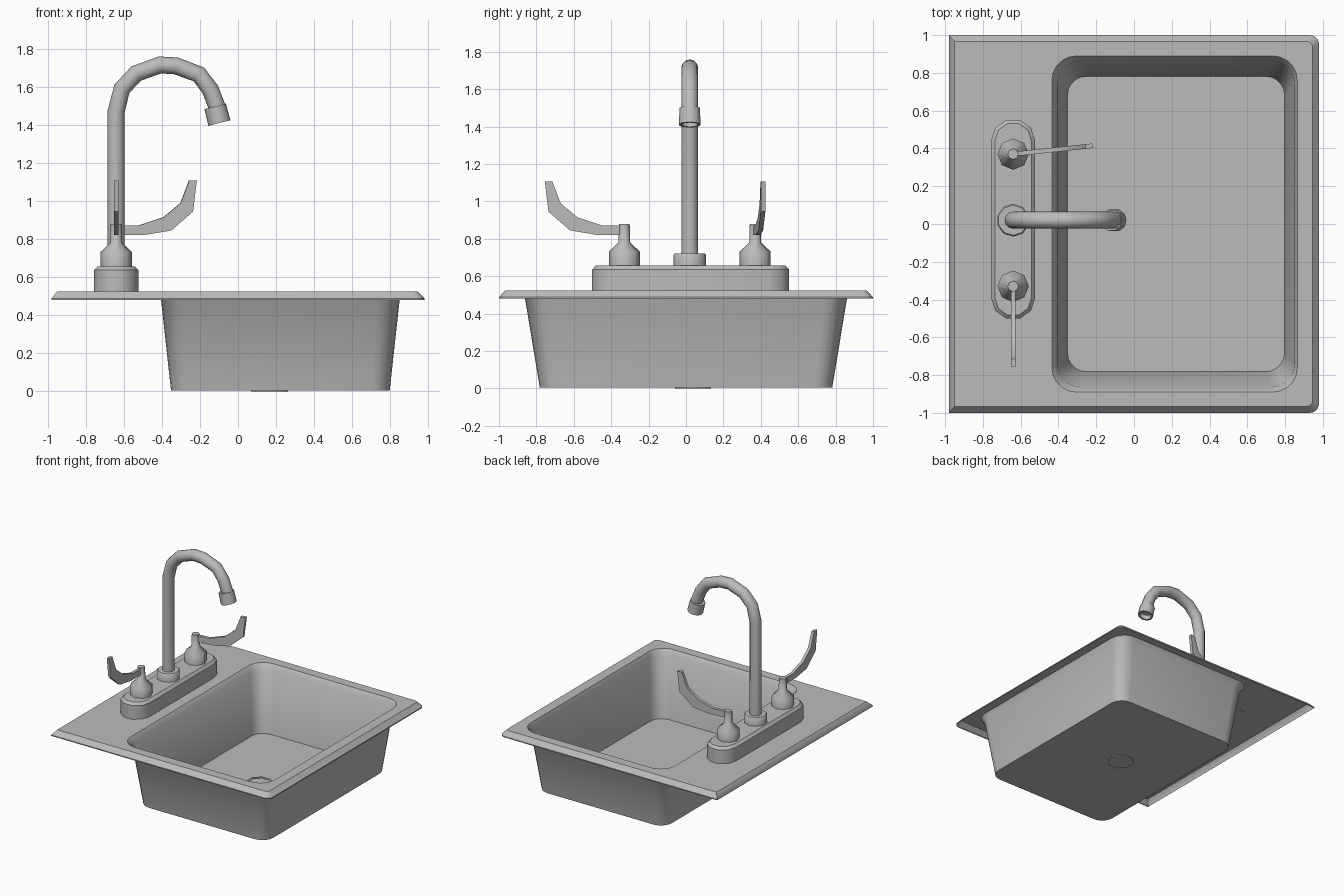
import bpy, bmesh, math
from mathutils import Vector, Matrix

cube = bpy.data.objects.get("Cube")
if cube:
    bpy.data.objects.remove(cube)

GREY = (0.5, 0.5, 0.5, 1)
steel = bpy.data.materials.new("brushed steel grey")
steel.use_nodes = True
steel.diffuse_color = GREY
steel.node_tree.nodes["Principled BSDF"].inputs["Base Color"].default_value = GREY

FAUCET_X, FAUCET_Y = -0.64, 0.02


def loft(name, rings, start_cap=True, end_cap=True, smooth=40):
    """Skin a list of equally long point rings into one object."""
    bm = bmesh.new()
    rows = [[bm.verts.new(p) for p in ring] for ring in rings]
    n = len(rows[0])
    for a, b in zip(rows, rows[1:]):
        for i in range(n):
            j = (i + 1) % n
            bm.faces.new((a[i], a[j], b[j], b[i]))
    if start_cap:
        bm.faces.new(rows[0][::-1])
    if end_cap:
        bm.faces.new(rows[-1])
    bmesh.ops.remove_doubles(bm, verts=bm.verts, dist=1e-5)
    mesh = bpy.data.meshes.new(name)
    bm.to_mesh(mesh)
    bm.free()
    mesh.materials.append(steel)
    obj = bpy.data.objects.new(name, mesh)
    bpy.context.collection.objects.link(obj)
    bpy.ops.object.select_all(action='DESELECT')
    obj.select_set(True)
    bpy.context.view_layer.objects.active = obj
    bpy.ops.object.shade_smooth_by_angle(angle=math.radians(smooth))
    return obj


def rounded_rect(x0, x1, y0, y1, z, r_right, r_left, steps=5):
    """Counter-clockwise rectangle with separate right and left corner radii."""
    corners = ((x1, y0, -90, r_right), (x1, y1, 0, r_right),
               (x0, y1, 90, r_left), (x0, y0, 180, r_left))
    points = []
    for x, y, start, r in corners:
        cx = x - r if x == x1 else x + r
        cy = y - r if y == y1 else y + r
        for k in range(steps + 1):
            a = math.radians(start + 90 * k / steps)
            points.append((cx + r * math.cos(a), cy + r * math.sin(a), z))
    return points


def circle(centre, axis, r, sides, turn=0.0):
    """Ring around an axis lying in the xz plane."""
    t = Vector(axis).normalized()
    v = Vector((0, 1, 0))
    u = v.cross(t)
    angles = [2 * math.pi * (k + turn) / sides for k in range(sides)]
    return [Vector(centre) + r * (math.cos(a) * u + math.sin(a) * v) for a in angles]


def turned(name, base, profile, axis=(0, 0, 1), sides=8, turn=0.0):
    """Turned part from (radius, height) pairs along an axis."""
    t = Vector(axis).normalized()
    return loft(name, [circle(Vector(base) + t * h, t, r, sides, turn)
                       for r, h in profile], smooth=46)


# Counter deck: thin sheet with a sloping rim and the bowl opening
opening = rounded_rect(-0.435, 0.865, -0.89, 0.89, 0.525, 0.13, 0.13)
loft("sink_deck", [
    rounded_rect(-0.98, 0.98, -1, 1, 0.48, 0.05, 0),
    rounded_rect(-0.98, 0.98, -1, 1, 0.488, 0.05, 0),
    rounded_rect(-0.95, 0.945, -0.966, 0.966, 0.525, 0.03, 0),
    opening], False, False)

# Tapered bowl with a bevelled lip
loft("sink_bowl", [
    opening,
    rounded_rect(-0.405, 0.85, -0.862, 0.862, 0.488, 0.12, 0.12),
    rounded_rect(-0.352, 0.797, -0.782, 0.782, 0.006, 0.1, 0.1)], False, True)

# Drain ring with a sunken middle
turned("drain", (0.165, 0.037, 0),
       [(0.105, 0), (0.105, 0.012), (0.087, 0.012), (0.087, 0.007)], turn=0.5)


# Faucet base plate with rounded ends
def stadium(r, z):
    points = []
    for end, start in ((1, 0), (-1, 180)):
        for k in range(6):
            a = math.radians(start + 36 * k)
            points.append((FAUCET_X + r * math.cos(a),
                           FAUCET_Y + 0.005 + end * 0.415 + r * math.sin(a), z))
    return points


loft("faucet_base", [stadium(0.117, 0.523), stadium(0.117, 0.637), stadium(0.097, 0.657)])

# Spout collar, bent tube and nozzle
turned("spout_collar", (FAUCET_X, FAUCET_Y, 0.65),
       [(0.087, 0), (0.087, 0.065), (0.08, 0.072)], sides=10, turn=0.5)

path = [Vector((x, FAUCET_Y, z)) for x, z in (
    (FAUCET_X, 0.7), (FAUCET_X, 1.47), (-0.61, 1.59), (-0.535, 1.67), (-0.41, 1.715),
    (-0.325, 1.71), (-0.205, 1.665), (-0.145, 1.585), (-0.105, 1.48))]
rings = []
for i, p in enumerate(path):
    before = (p - path[max(i - 1, 0)]).normalized()
    after = (path[min(i + 1, len(path) - 1)] - p).normalized()
    rings.append(circle(p, before + after, 0.045, 12))
loft("spout_tube", rings)

turned("spout_nozzle", (-0.12, FAUCET_Y, 1.497),
       [(0.04, 0), (0.058, 0), (0.06, 0.09), (0.045, 0.09), (0.045, 0.05)],
       axis=(0.25, 0, -0.97), sides=10)

# Two handles, each a turned valve with a curved lever blade
blade = ((0, 0.822), (0.15, 0.822), (0.29, 0.845), (0.405, 0.945), (0.425, 1.108),
         (0.385, 1.108), (0.34, 0.99), (0.25, 0.915), (0.12, 0.872), (0, 0.872))
for side, offset, swing in (("left", 0.35, 6), ("right", -0.35, -90)):
    y = FAUCET_Y + offset
    turned(side + "_valve", (FAUCET_X, y, 0.65),
           [(0.083, 0), (0.083, 0.082), (0.032, 0.13), (0.029, 0.23)])
    lever = loft(side + "_lever",
                 [[(px, t, pz) for px, pz in blade] for t in (0.012, -0.012)])
    lever.matrix_world = (Matrix.Translation((FAUCET_X, y, 0))
                          @ Matrix.Rotation(math.radians(swing), 4, 'Z'))
